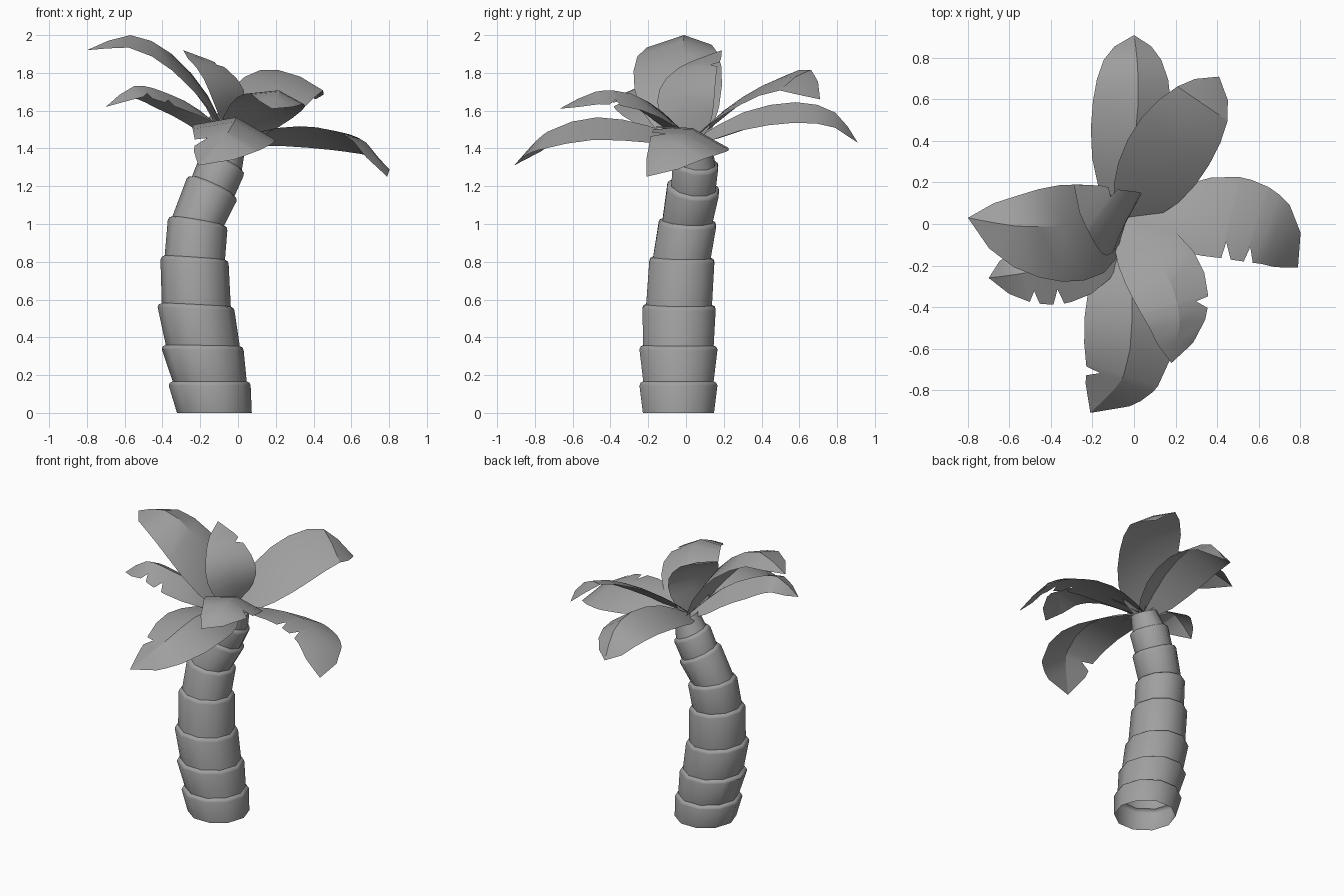
import bpy
import bmesh
import math
from mathutils import Vector

cube = bpy.data.objects.get("Cube")
if cube:
    bpy.data.objects.remove(cube, do_unlink=True)

SIDES = 10
CROWN = Vector((-0.05, 0.03, 1.44))

# One plain grey for the whole tree
grey = bpy.data.materials.new("plain_grey")
grey.use_nodes = True
grey.diffuse_color = (0.35, 0.35, 0.35, 1)
grey.node_tree.nodes["Principled BSDF"].inputs["Base Color"].default_value = grey.diffuse_color


def finish(name, bm, angle):
    """Turn a bmesh into a smooth shaded object with sharp creases."""
    mesh = bpy.data.meshes.new(name)
    bm.to_mesh(mesh)
    bm.free()
    mesh.materials.append(grey)
    mesh.shade_smooth()
    mesh.set_sharp_from_angle(angle=math.radians(angle))
    obj = bpy.data.objects.new(name, mesh)
    bpy.context.collection.objects.link(obj)
    return obj


# Trunk: stacked flared collars; each joint is x, y, z, radius, tilt
joints = [
    (-0.15, -0.04, 0.145, 0.217, 0),
    (-0.187, -0.04, 0.335, 0.217, 1),
    (-0.222, -0.037, 0.55, 0.204, 3),
    (-0.23, -0.022, 0.8, 0.181, 4),
    (-0.214, 0.007, 0.995, 0.16, 10),
    (-0.14, 0.037, 1.18, 0.145, 25),
    (-0.085, 0.05, 1.31, 0.127, 25),
]


def ring(bm, centre, radius, normal):
    turn = Vector((0, 0, 1)).rotation_difference(normal)
    verts = []
    for i in range(SIDES):
        a = math.tau * i / SIDES
        spoke = Vector((math.cos(a), math.sin(a), 0)) * radius
        verts.append(bm.verts.new(centre + turn @ spoke))
    return verts


def build_trunk():
    bm = bmesh.new()
    up = Vector((0, 0, 1))
    rings = [ring(bm, Vector((-0.125, -0.04, 0)), 0.198, up)]
    for x, y, z, radius, tilt in joints:
        s = math.sin(math.radians(tilt))
        normal = Vector((s, 0.3 * s, math.cos(math.radians(tilt)))).normalized()
        centre = Vector((x, y, z))
        rings.append(ring(bm, centre, radius, normal))
        rings.append(ring(bm, centre + normal * 0.014, radius - 0.006, normal))
        rings.append(ring(bm, centre + normal * 0.022, radius - 0.021, normal))
    rings.append(ring(bm, Vector((-0.04, 0.05, 1.43)), 0.085, normal))
    for low, high in zip(rings, rings[1:]):
        for i in range(SIDES):
            j = (i + 1) % SIDES
            bm.faces.new((low[i], low[j], high[j], high[i]))
    bm.faces.new(rings[-1])
    finish("trunk", bm, 40)


def spline(points, t):
    """Catmull-Rom point at t from 0 to 1."""
    spans = len(points) - 1
    k = min(int(t * spans), spans - 1)
    u = t * spans - k
    b, c = points[k], points[k + 1]
    a = points[k - 1] if k else b * 2 - c
    d = points[k + 2] if k + 2 <= spans else c * 2 - b
    return (b * 2 + (c - a) * u + (a * 2 - b * 5 + c * 4 - d) * u ** 2
            + (b * 3 - a - c * 3 + d) * u ** 3) / 2


def build_frond(name, spine, left, right, notches=(), skew=0.9):
    """Folded leaf along a spine; left and right are (width, edge rise)."""
    points = [CROWN] + [Vector(p) for p in spine]
    heading = (points[-1] - CROWN) * 0.1
    rows = {i / 8: (1, 1) for i in range(9)}
    for side, t in notches:
        rows[t - 0.01] = rows[t + 0.05] = (1, 1)
        rows[t] = (0.6, 1) if side == "left" else (1, 0.6)
    bm = bmesh.new()
    strips = []
    for t in sorted(rows):
        p = spline(points, t)
        if t == 1:
            strips.append([bm.verts.new(p)] * 3)
            continue
        ahead = spline(points, min(t + 0.05, 1)) - spline(points, max(t - 0.05, 0)) + heading
        across = Vector((-ahead.y, ahead.x, 0)).normalized()
        size = math.sin(math.pi * (0.03 + 0.97 * t) ** skew) ** 0.7
        edges = []
        for (width, rise), sign, cut in ((left, 1, rows[t][0]), (right, -1, rows[t][1])):
            edge = across * (sign * width) + Vector((0, 0, rise))
            edges.append(bm.verts.new(p + edge * size * cut))
        strips.append([edges[0], bm.verts.new(p), edges[1]])
    for a, b in zip(strips, strips[1:]):
        for i in range(2):
            corners = dict.fromkeys((a[i], a[i + 1], b[i + 1], b[i]))
            bm.faces.new(tuple(corners))
    finish(name, bm, 30)


build_trunk()

# Crown of fronds
build_frond("back_frond",
            [(-0.01, 0.3, 1.59), (0.02, 0.58, 1.645), (0.015, 0.79, 1.59), (0, 0.91, 1.43)],
            (0.22, -0.1), (0.16, -0.11))
build_frond("back_left_frond",
            [(0.07, 0.2, 1.6), (0.2, 0.4, 1.73), (0.33, 0.58, 1.78), (0.41, 0.71, 1.66)],
            (0.2, 0.05), (0.2, -0.1))
build_frond("left_frond",
            [(0.22, 0.03, 1.5), (0.47, 0.03, 1.5), (0.68, -0.05, 1.43), (0.79, -0.21, 1.25)],
            (0.2, -0.11), (0.2, 0.01), [("right", 0.5), ("right", 0.64)], skew=1.05)
build_frond("front_left_frond",
            [(0.08, -0.12, 1.59), (0.18, -0.29, 1.69), (0.22, -0.48, 1.7), (0.18, -0.67, 1.61)],
            (0.17, -0.09), (0.2, -0.02), [("left", 0.64)])
build_frond("front_frond",
            [(-0.02, -0.2, 1.52), (-0.01, -0.47, 1.565), (-0.05, -0.73, 1.49), (-0.21, -0.91, 1.31)],
            (0.21, -0.12), (0.23, -0.04), [("right", 0.78)], skew=1.15)
build_frond("front_right_frond",
            [(-0.2, -0.12, 1.6), (-0.37, -0.2, 1.69), (-0.55, -0.24, 1.73), (-0.7, -0.26, 1.62)],
            (0.19, -0.08), (0.16, -0.08), [("left", 0.55), ("left", 0.69)])
build_frond("right_frond",
            [(-0.16, 0, 1.68), (-0.35, -0.01, 1.9), (-0.57, -0.01, 2), (-0.8, 0.03, 1.92)],
            (0.27, -0.09), (0.2, -0.07))
build_frond("upright_frond",
            [(-0.04, 0.005, 1.6), (-0.06, 0.01, 1.73), (-0.14, 0.065, 1.84), (-0.29, 0.19, 1.92)],
            (0.18, -0.02), (0.17, -0.02), [("right", 0.78)])
